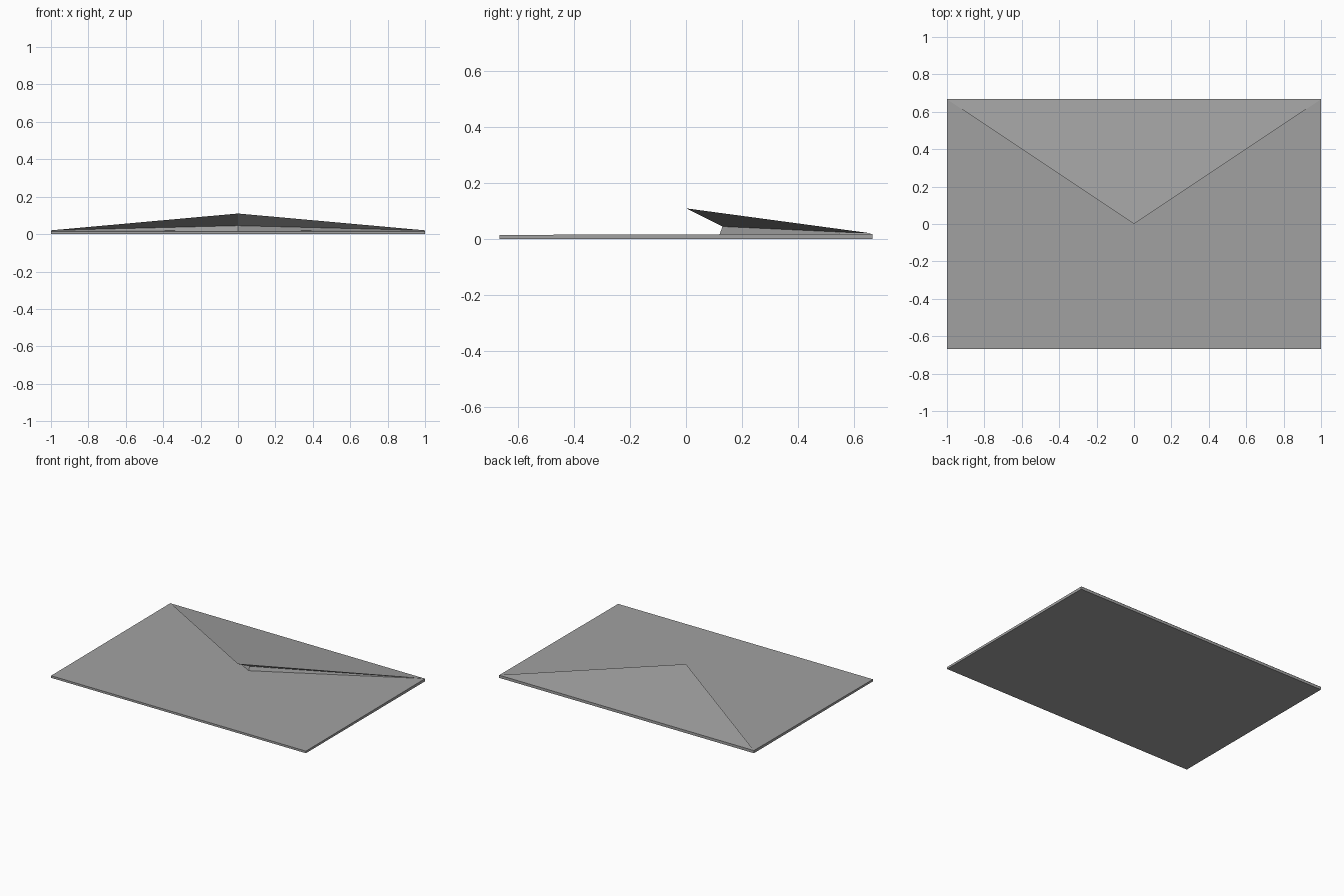
import bpy

cube = bpy.data.objects.get("Cube")
if cube:
    bpy.data.objects.remove(cube, do_unlink=True)

W, D = 1.0, 0.667          # half width and half depth
FRONT_Z, BACK_Z = 0.015, 0.019

paper = bpy.data.materials.new("grey paper")
paper.use_nodes = True
grey = (0.36, 0.36, 0.36, 1)
paper.diffuse_color = grey
paper.node_tree.nodes["Principled BSDF"].inputs["Base Color"].default_value = grey


def make_part(name, verts, faces):
    mesh = bpy.data.meshes.new(name)
    mesh.from_pydata(verts, [], faces)
    mesh.materials.append(paper)
    part = bpy.data.objects.new(name, mesh)
    bpy.context.collection.objects.link(part)
    return part


# Thin rectangular body of the envelope
corners = [(-W, -D, FRONT_Z), (W, -D, FRONT_Z), (W, D, BACK_Z), (-W, D, BACK_Z)]
sides = [(i, (i + 1) % 4, (i + 1) % 4 + 4, i + 4) for i in range(4)]
make_part("envelope_body", [(x, y, 0) for x, y, z in corners] + corners,
          [(3, 2, 1, 0), (4, 5, 6, 7)] + sides)

# Raised triangular flap with its hollow underside and inner fold
left, right, tip, fold, base = range(5)
flap_points = [(W, D, 0.02), (-W, D, 0.02), (0, 0, 0.11),
               (0, 0.13, 0.045), (0, 0.12, 0.016)]
make_part("envelope_flap", flap_points, [
    (left, right, tip),
    (tip, right, fold), (left, tip, fold),
    (fold, right, base), (left, fold, base),
    (left, base, right),
])
